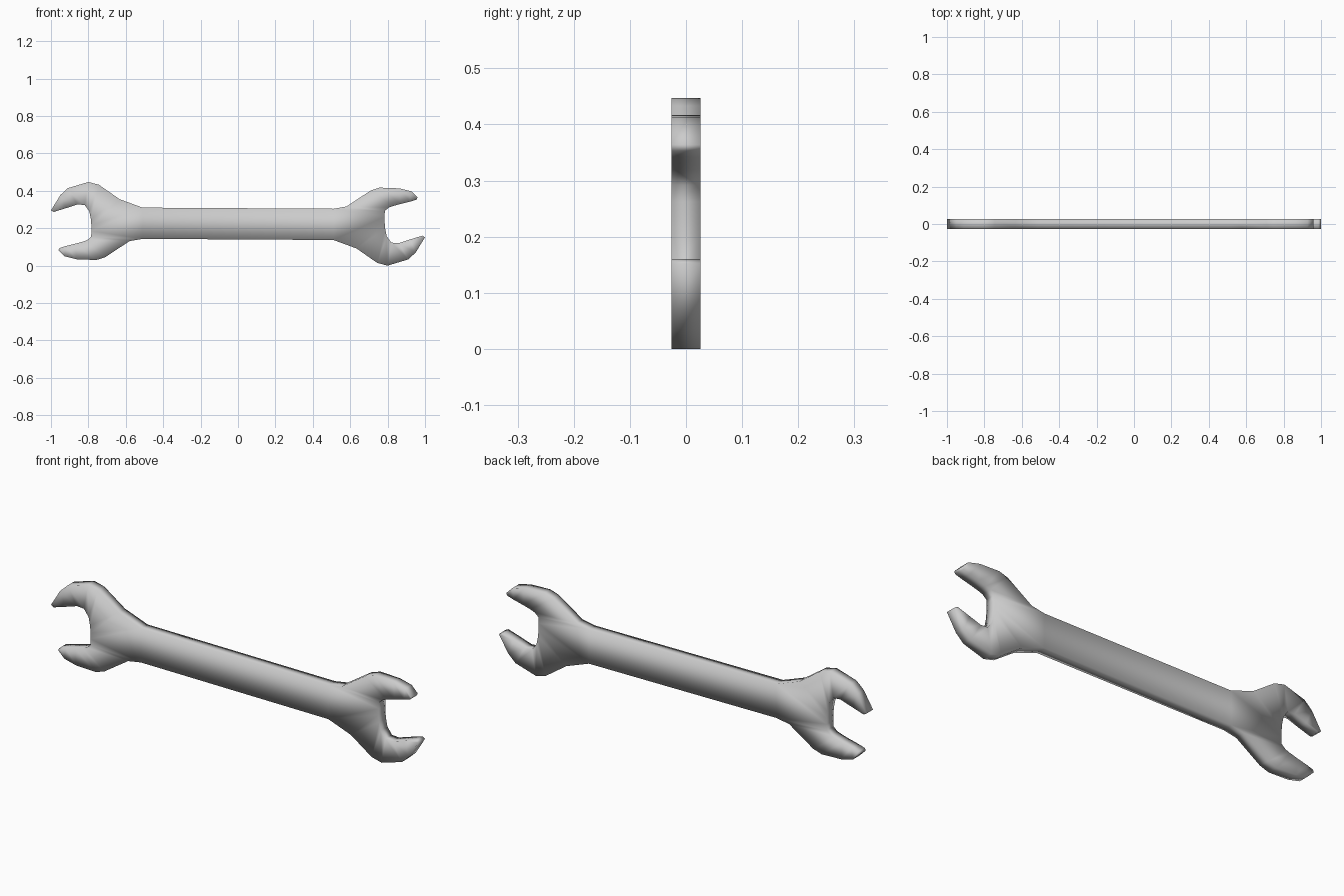
import bpy
import bmesh
from mathutils import Vector

cube = bpy.data.objects.get("Cube")
if cube:
    bpy.data.objects.remove(cube, do_unlink=True)

HALF = 0.026      # half thickness
MID = 0.2235      # height of the centre line

# Steel
steel = bpy.data.materials.new("steel_grey")
steel.use_nodes = True
steel.diffuse_color = (0.6, 0.6, 0.6, 1)
steel.node_tree.nodes["Principled BSDF"].inputs["Base Color"].default_value = (0.6, 0.6, 0.6, 1)

# Outer edge of one head, from the upper jaw tip round to the lower jaw tip
outer = [(-1, .295), (-.95, .377), (-.91, .414), (-.80, .447), (-.745, .433),
         (-.633, .355), (-.51, .31), (-.51, .143), (-.58, .131), (-.71, .045),
         (-.757, .03), (-.863, .034), (-.927, .05), (-.96, .083)]
# Matching points along the jaw opening
inner = [(-.985, .287), (-.92, .307), (-.858, .327), (-.82, .324), (-.795, .29),
         (-.787, .25), (-.784, .215), (-.784, .185), (-.785, .155), (-.805, .137),
         (-.83, .128), (-.87, .117), (-.92, .105), (-.955, .094)]
NECK = outer.index((-.51, .31))

bm = bmesh.new()


def add_head(turn):
    """Strip of quads round one open jaw; turn = -1 rotates it half a turn."""
    def place(p):
        return bm.verts.new((turn * p[0], -HALF, MID + turn * (p[1] - MID)))
    rim = [place(p) for p in outer]
    jaw = [place(p) for p in inner]
    for i in range(len(rim) - 1):
        bm.faces.new((rim[i], jaw[i], jaw[i + 1], rim[i + 1]))
    return rim[NECK], rim[NECK + 1]


# Two heads, half a turn apart, joined by the shaft
top_l, low_l = add_head(1)
low_r, top_r = add_head(-1)
bm.faces.new((top_l, low_l, low_r, top_r))

# Thickness
solid = bmesh.ops.extrude_face_region(bm, geom=bm.faces[:], use_keep_orig=True)
back = [g for g in solid["geom"] if isinstance(g, bmesh.types.BMVert)]
bmesh.ops.translate(bm, verts=back, vec=Vector((0, 2 * HALF, 0)))
bmesh.ops.recalc_face_normals(bm, faces=bm.faces[:])
for face in bm.faces:
    face.smooth = True

mesh = bpy.data.meshes.new("open_ended_spanner")
bm.to_mesh(mesh)
bm.free()
mesh.materials.append(steel)
spanner = bpy.data.objects.new("open_ended_spanner", mesh)
bpy.context.collection.objects.link(spanner)
